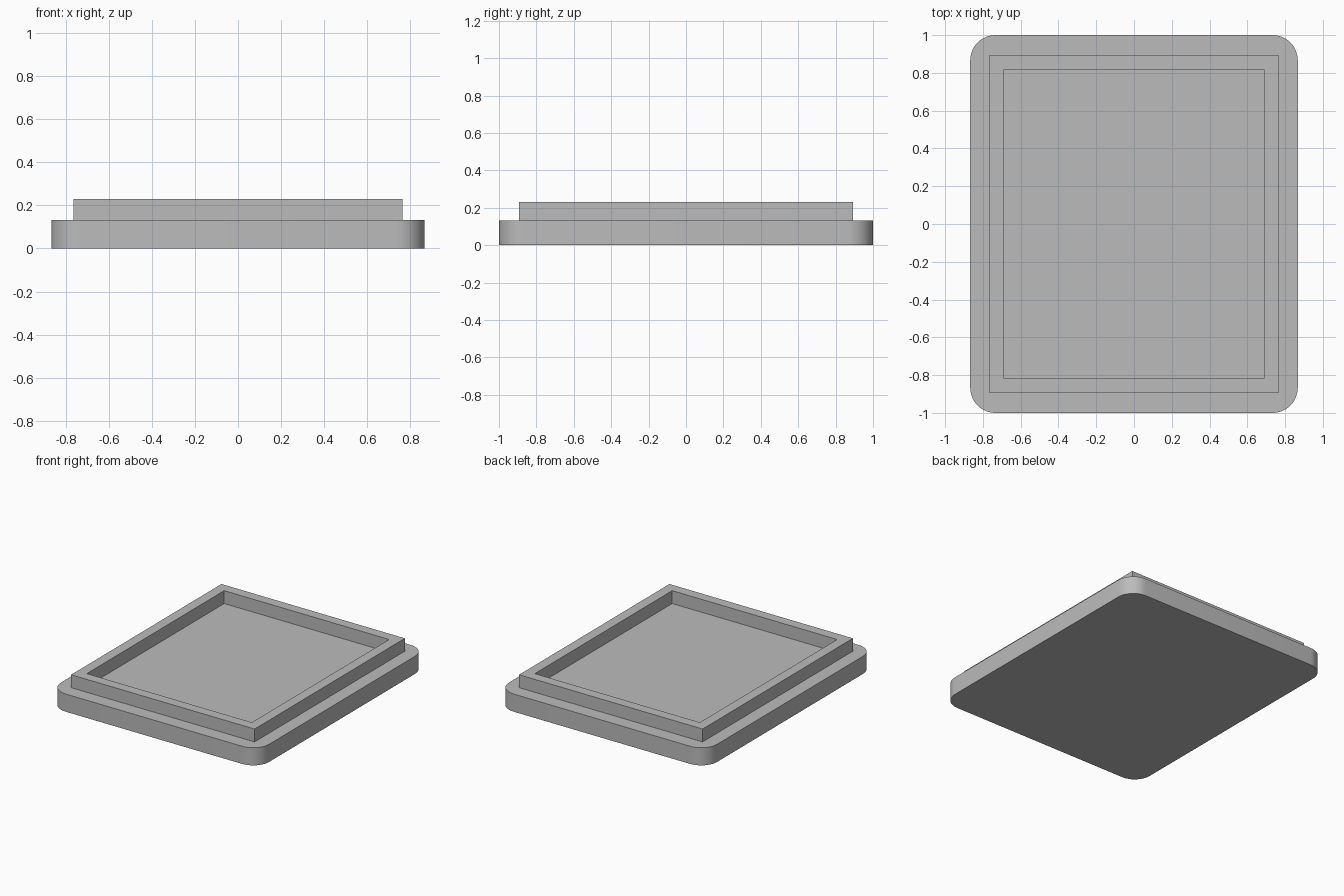
import bpy
import bmesh
import math

cube = bpy.data.objects.get("Cube")
if cube:
    bpy.data.objects.remove(cube, do_unlink=True)

BASE_X, BASE_Y, BASE_TOP = 0.867, 1.0, 0.133
LIP_X, LIP_Y, LIP_TOP = 0.764, 0.894, 0.23
WALL = 0.077
CORNER = 0.133

grey = bpy.data.materials.new("matte_grey")
grey.use_nodes = True
colour = (0.5, 0.5, 0.5, 1)
grey.diffuse_color = colour
grey.node_tree.nodes["Principled BSDF"].inputs["Base Color"].default_value = colour


def add_object(name, bm):
    bmesh.ops.recalc_face_normals(bm, faces=bm.faces)
    mesh = bpy.data.meshes.new(name)
    bm.to_mesh(mesh)
    bm.free()
    mesh.materials.append(grey)
    obj = bpy.data.objects.new(name, mesh)
    bpy.context.collection.objects.link(obj)
    return obj


def rectangle(bm, x, y, z):
    return [bm.verts.new((sx * x, sy * y, z))
            for sx, sy in ((-1, -1), (1, -1), (1, 1), (-1, 1))]


def bridge(bm, lower, upper):
    for i in range(4):
        j = (i + 1) % 4
        bm.faces.new((lower[i], lower[j], upper[j], upper[i]))


# Base slab with rounded vertical corners
bm = bmesh.new()
bottom = rectangle(bm, BASE_X, BASE_Y, 0)
top = rectangle(bm, BASE_X, BASE_Y, BASE_TOP)
bridge(bm, bottom, top)
bm.faces.new(bottom[::-1])
bm.faces.new(top)
uprights = [e for e in bm.edges if abs(e.verts[0].co.z - e.verts[1].co.z) > 0.01]
bmesh.ops.bevel(bm, geom=uprights, offset=CORNER, segments=12,
                profile=0.5, affect='EDGES')
base = add_object("base_slab", bm)
bpy.context.view_layer.objects.active = base
base.select_set(True)
bpy.ops.object.shade_smooth_by_angle(angle=math.radians(30))

# Raised rectangular lip, open in the middle
bm = bmesh.new()
rings = [rectangle(bm, LIP_X - inset, LIP_Y - inset, z)
         for inset, z in ((0, BASE_TOP), (0, LIP_TOP),
                          (WALL, LIP_TOP), (WALL, BASE_TOP))]
for i in range(4):
    bridge(bm, rings[i], rings[(i + 1) % 4])
add_object("raised_lip", bm)
